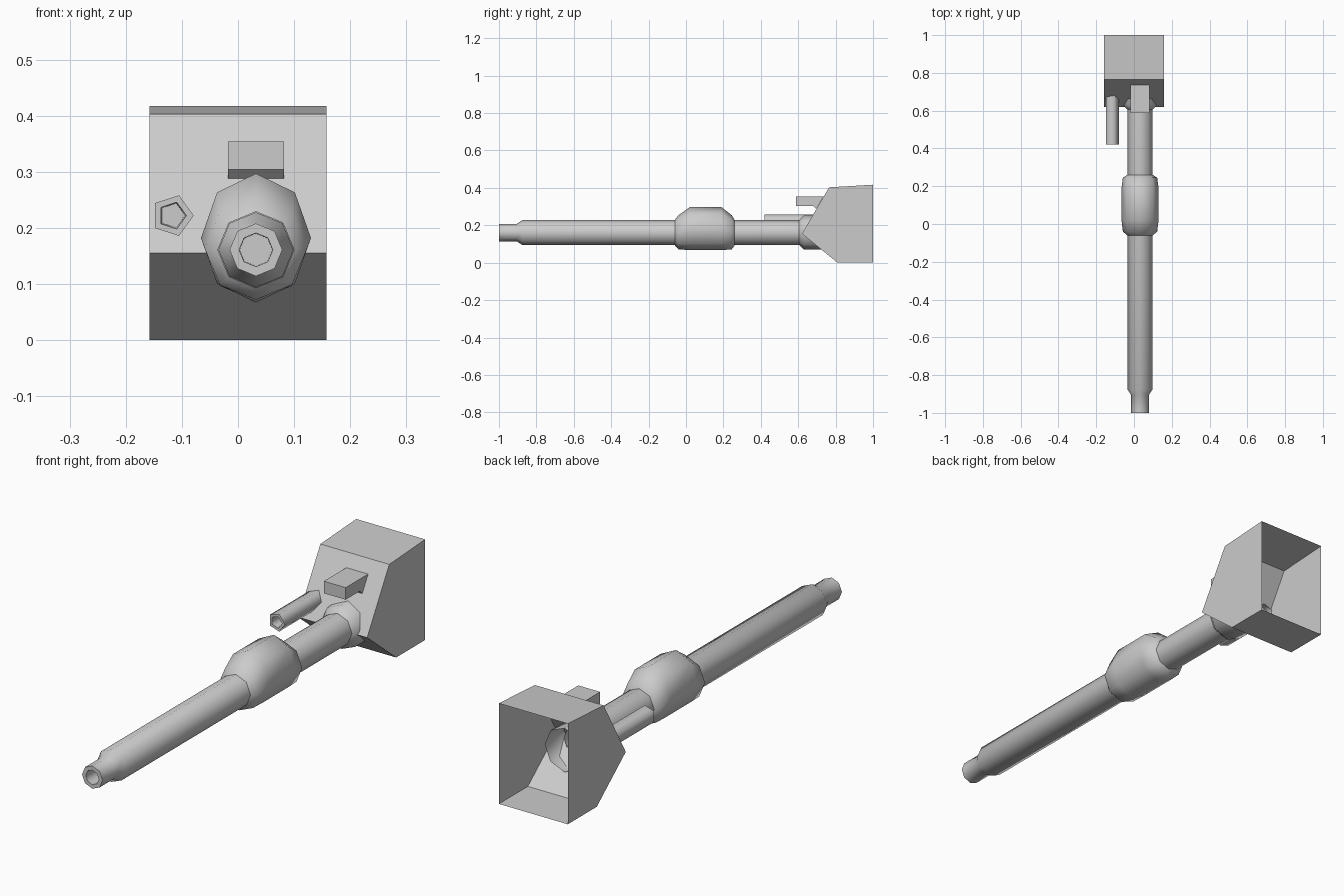
import bpy, bmesh
from math import sin, cos, tau, radians

if "Cube" in bpy.data.objects:
    bpy.data.objects.remove(bpy.data.objects["Cube"])


def make_object(name, bm):
    bmesh.ops.recalc_face_normals(bm, faces=bm.faces)
    mesh = bpy.data.meshes.new(name)
    bm.to_mesh(mesh)
    bm.free()
    ob = bpy.data.objects.new(name, mesh)
    bpy.context.collection.objects.link(ob)
    return ob


def loft(name, rings, sides, cx, phase, angle, cap_start=False):
    """Join polygon rings (y, centre z, radius x, radius z) along y."""
    bm = bmesh.new()
    loops = []
    for y, cz, rx, rz in rings:
        loops.append([bm.verts.new((cx + rx * cos(phase + tau * i / sides), y,
                                    cz + rz * sin(phase + tau * i / sides)))
                      for i in range(sides)])
    for a, b in zip(loops, loops[1:]):
        for i in range(sides):
            j = (i + 1) % sides
            bm.faces.new((a[i], a[j], b[j], b[i]))
    if cap_start:
        bm.faces.new(loops[0])
    ob = make_object(name, bm)
    bpy.ops.object.select_all(action='DESELECT')
    bpy.context.view_layer.objects.active = ob
    ob.select_set(True)
    bpy.ops.object.shade_smooth_by_angle(angle=radians(angle))
    return ob


def extrude_x(name, profile, x0, x1, skip=()):
    """Extrude a (y, z) profile along x; edges listed in skip stay open."""
    bm = bmesh.new()
    left = [bm.verts.new((x0, y, z)) for y, z in profile]
    right = [bm.verts.new((x1, y, z)) for y, z in profile]
    bm.faces.new(left)
    bm.faces.new(right)
    n = len(profile)
    for i in range(n):
        if i not in skip:
            j = (i + 1) % n
            bm.faces.new((left[i], left[j], right[j], right[i]))
    return make_object(name, bm)


AXIS_X, AXIS_Z = 0.032, 0.161


def round_rings(pairs):
    return [(y, AXIS_Z, r, r) for y, r in pairs]


# Barrel with stepped muzzle and recessed bore
loft("barrel", round_rings([(-0.93, 0.029), (-1.0, 0.030), (-1.0, 0.047),
                            (-0.905, 0.047), (-0.875, 0.067), (0.66, 0.067)]),
     8, AXIS_X, 0, 60, cap_start=True)

# Bulged sleeve around the middle of the barrel, taller above the axis
end, lip, body = (0.161, 0.068, 0.068), (0.163, 0.091, 0.091), (0.182, 0.098, 0.115)
loft("barrel_sleeve", [(-0.06, *end), (-0.04, *lip), (0.02, *body),
                       (0.19, *body), (0.245, *lip), (0.26, *end)],
     8, AXIS_X, 0, 50)

# Collar passing through the shield, open at the rear
loft("barrel_collar", round_rings([(0.605, 0.067), (0.63, 0.091), (0.75, 0.091)]),
     8, AXIS_X, 0, 50)

# Small secondary tube, five-sided
loft("side_tube", [(0.47, 0.222, 0.023, 0.023), (0.42, 0.222, 0.025, 0.025),
                   (0.42, 0.222, 0.038, 0.038), (0.70, 0.222, 0.038, 0.038)],
     5, -0.117, 0, 75, cap_start=True)

# Wedge-fronted shield shell, open at the back
extrude_x("shield", [(0.62, 0.155), (0.765, 0.403), (1.0, 0.417),
                     (1.0, 0.0), (0.81, 0.0)], -0.158, 0.158, skip=(2,))

# Sight hood above the barrel
extrude_x("sight_hood", [(0.588, 0.304), (0.588, 0.354), (0.735, 0.354),
                         (0.697, 0.288), (0.68, 0.304)], -0.018, 0.082)
